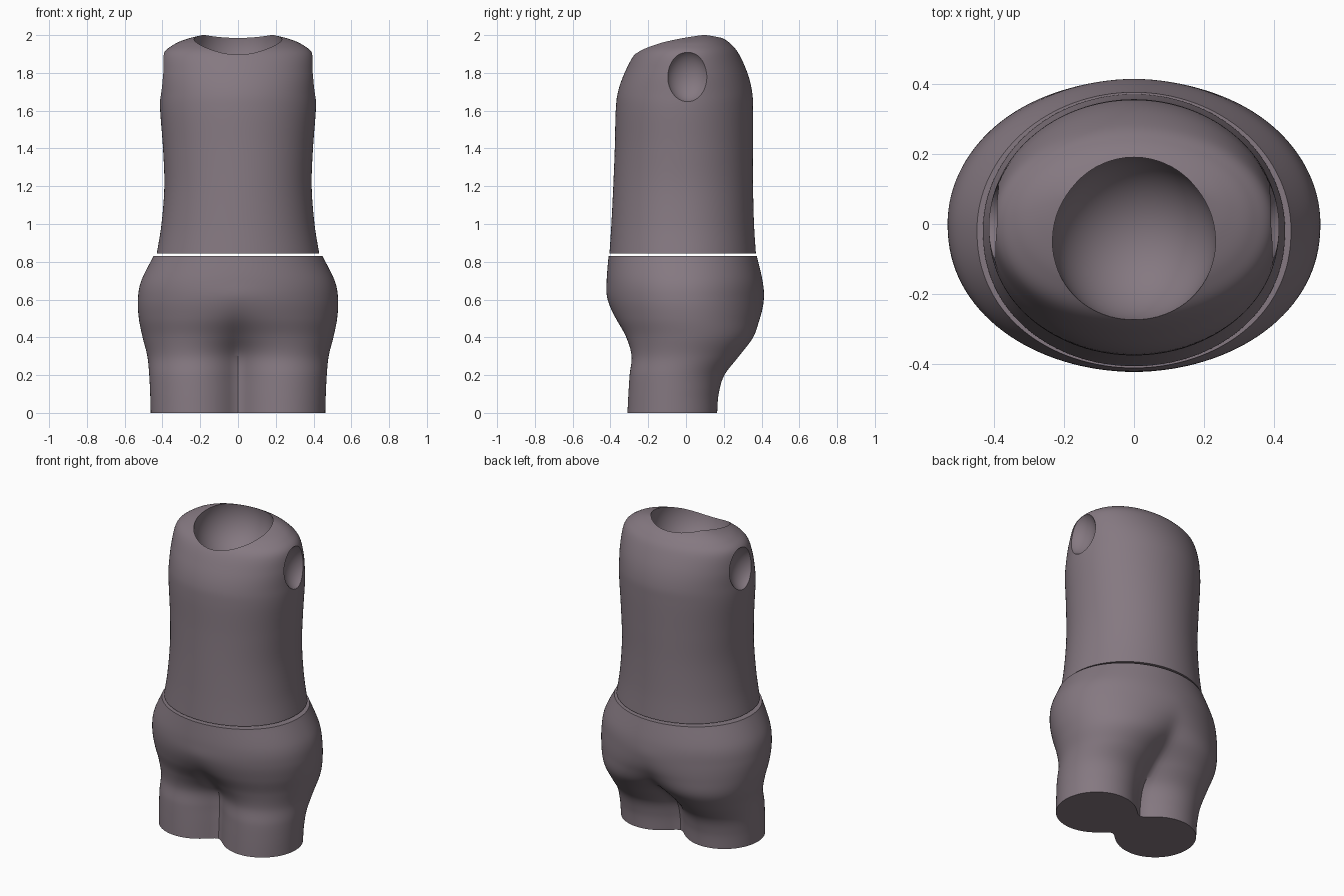
import bpy
import bmesh
from math import sin, cos, pi, sqrt, radians

if "Cube" in bpy.data.objects:
    bpy.data.objects.remove(bpy.data.objects["Cube"], do_unlink=True)

SEGMENTS = 128
STEPS = 8


def make_material(name, colour):
    mat = bpy.data.materials.new(name)
    mat.use_nodes = True
    mat.diffuse_color = colour
    mat.node_tree.nodes["Principled BSDF"].inputs["Base Color"].default_value = colour
    return mat


def spline(rows):
    """Smoothly resample the section table."""
    padded = [rows[0]] + rows + [rows[-1]]
    for i in range(len(rows) - 1):
        quads = list(zip(*padded[i:i + 4]))
        for s in range(STEPS):
            t = s / STEPS
            yield [b + t * (c - a) / 2 + t * t * (a - 2.5 * b + 2 * c - d / 2)
                   + t ** 3 * (1.5 * (b - c) + (d - a) / 2) for a, b, c, d in quads]
    yield list(rows[-1])


def section(bm, z, width, front, back, split):
    """Oval ring that turns into two joined leg circles as split grows."""
    mid, half = (front + back) / 2, (back - front) / 2
    notch = 0.006
    ring = []
    for i in range(SEGMENTS):
        angle = 2 * pi * i / SEGMENTS
        u, s = cos(angle), sin(angle)
        w = sqrt((u * u + notch) / (1 + notch))
        legs = sqrt(max(0, 1 - (2 * w - 1) ** 2))
        oval = abs(s) ** (0.92 if s < 0 else 1)
        depth = half * (oval + (legs - oval) * split)
        ring.append(bm.verts.new((width * u, mid + (depth if s > 0 else -depth), z)))
    return ring


def loft(name, rows, mat):
    bm = bmesh.new()
    rings = [section(bm, *row) for row in spline(rows)]
    for low, high in zip(rings, rings[1:]):
        for i in range(SEGMENTS):
            j = (i + 1) % SEGMENTS
            bm.faces.new((low[i], low[j], high[j], high[i]))
    bm.faces.new(rings[0][::-1])
    bm.faces.new(rings[-1])
    mesh = bpy.data.meshes.new(name)
    bm.to_mesh(mesh)
    bm.free()
    mesh.materials.append(mat)
    obj = bpy.data.objects.new(name, mesh)
    bpy.context.collection.objects.link(obj)
    return obj


def activate(obj):
    bpy.ops.object.select_all(action="DESELECT")
    obj.select_set(True)
    bpy.context.view_layer.objects.active = obj


def carve(obj, centre, radii):
    """Cut a rounded joint socket out of a part."""
    bpy.ops.mesh.primitive_uv_sphere_add(segments=64, ring_count=32, location=centre)
    cutter = bpy.context.object
    cutter.scale = radii
    cutter.hide_render = True
    cutter.data.materials.append(obj.data.materials[0])
    mod = obj.modifiers.new("socket", "BOOLEAN")
    mod.operation = "DIFFERENCE"
    mod.solver = "EXACT"
    mod.object = cutter
    activate(obj)
    bpy.ops.object.modifier_apply(modifier=mod.name)
    bpy.data.objects.remove(cutter, do_unlink=True)


skin = make_material("mauve grey", (0.235, 0.19, 0.22, 1))

# Each row: height, half width, front, back, leg split
torso = loft("torso", [
    (0.845, 0.43, -0.405, 0.37, 0),
    (1.0, 0.405, -0.395, 0.36, 0),
    (1.2, 0.39, -0.385, 0.355, 0),
    (1.4, 0.397, -0.377, 0.355, 0),
    (1.6, 0.412, -0.372, 0.355, 0),
    (1.7, 0.412, -0.36, 0.35, 0),
    (1.8, 0.41, -0.325, 0.325, 0),
    (1.9, 0.395, -0.27, 0.28, 0),
    (1.95, 0.34, -0.2, 0.24, 0),
    (1.98, 0.27, -0.11, 0.2, 0),
    (2.0, 0.19, 0.0, 0.15, 0),
], skin)

hips = loft("hips", [
    (0.0, 0.462, -0.31, 0.165, 1),
    (0.1, 0.465, -0.305, 0.173, 1),
    (0.2, 0.47, -0.3, 0.205, 0.95),
    (0.3, 0.48, -0.297, 0.29, 0.72),
    (0.4, 0.505, -0.335, 0.375, 0.35),
    (0.5, 0.525, -0.385, 0.405, 0.1),
    (0.6, 0.53, -0.415, 0.412, 0),
    (0.7, 0.512, -0.42, 0.405, 0),
    (0.83, 0.447, -0.41, 0.375, 0),
], skin)

# Neck socket and mirrored shoulder sockets
carve(torso, (0, -0.043, 1.95), (0.234, 0.236, 0.236))
for side in (-1, 1):
    carve(torso, (side * 0.44, 0.01, 1.785), (0.1, 0.118, 0.143))

for part in (torso, hips):
    activate(part)
    bpy.ops.object.shade_smooth_by_angle(angle=radians(35))
